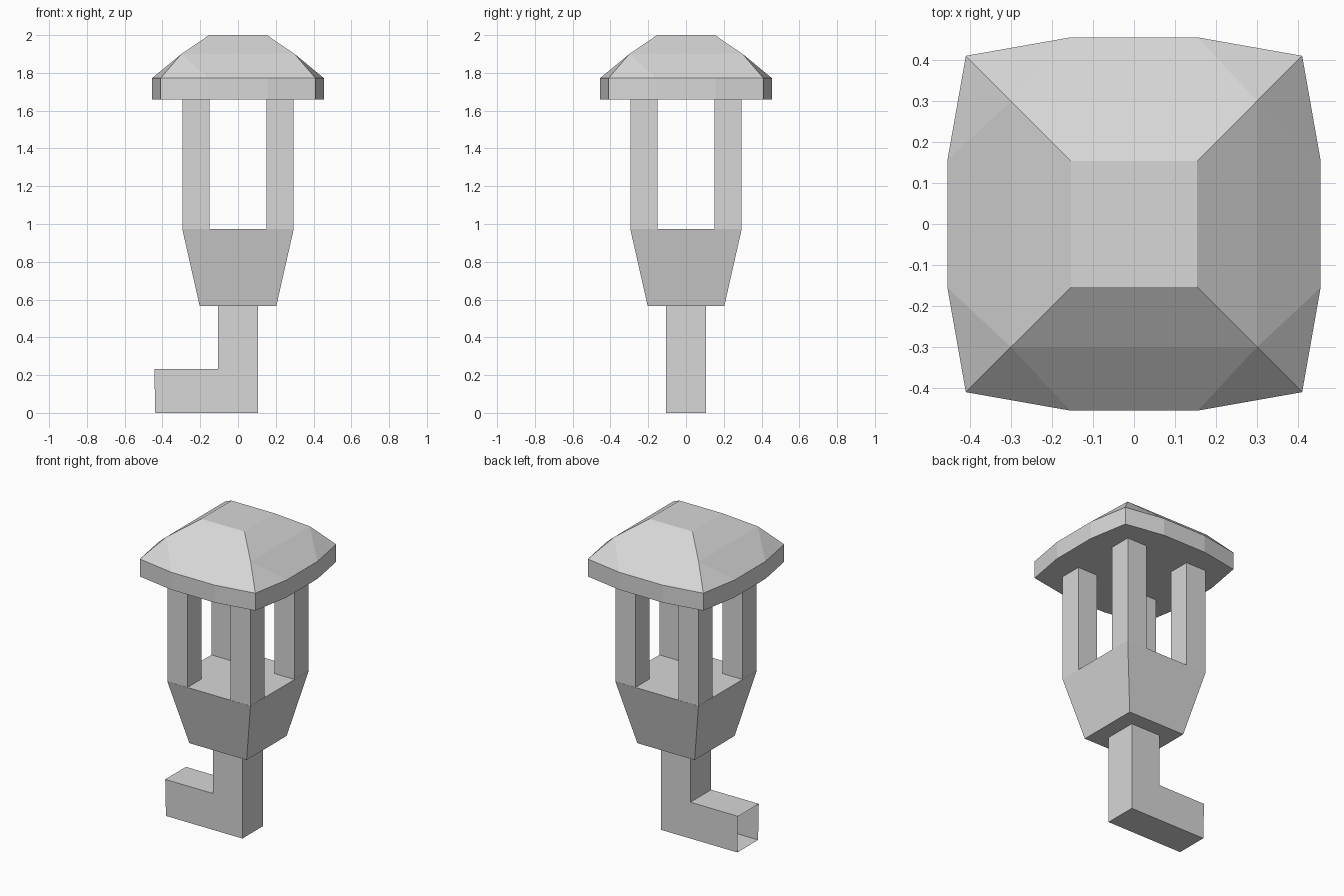
import bpy
import bmesh

cube = bpy.data.objects.get("Cube")
if cube:
    bpy.data.objects.remove(cube, do_unlink=True)

grey = bpy.data.materials.new("light grey")
grey.use_nodes = True
grey.diffuse_color = (0.68, 0.68, 0.68, 1)
grey.node_tree.nodes["Principled BSDF"].inputs["Base Color"].default_value = grey.diffuse_color


def finish(name, bm, recalc=True):
    if recalc:
        bmesh.ops.recalc_face_normals(bm, faces=bm.faces)
    mesh = bpy.data.meshes.new(name)
    bm.to_mesh(mesh)
    bm.free()
    mesh.materials.append(grey)
    obj = bpy.data.objects.new(name, mesh)
    bpy.context.collection.objects.link(obj)
    return obj


def ring(bm, points, z):
    return [bm.verts.new((x, y, z)) for x, y in points]


def bridge(bm, a, b):
    n = len(a)
    for i in range(n):
        j = (i + 1) % n
        bm.faces.new((a[i], a[j], b[j], b[i]))


def square(h):
    return [(-h, -h), (h, -h), (h, h), (-h, h)]


def tapered_box(name, low, high, z0, z1):
    bm = bmesh.new()
    a, b = ring(bm, low, z0), ring(bm, high, z1)
    bridge(bm, a, b)
    bm.faces.new(a[::-1])
    bm.faces.new(b)
    return finish(name, bm)


# Lamp bowl
tapered_box("lamp_bowl", square(0.203), square(0.295), 0.567, 0.973)

# Four corner posts
for sx, side in ((-1, "right"), (1, "left")):
    for sy, end in ((-1, "front"), (1, "back")):
        foot = [(sx * (0.223 + x), sy * (0.223 + y)) for x, y in square(0.071)]
        tapered_box(f"{end}_{side}_post", foot, foot, 0.973, 1.66)

# Roof: bowed eaves, faceted slopes and a flat top
bm = bmesh.new()
eaves = []
x, y = 0.41, 0.455
for _ in range(4):
    for px, py in ((-x, -x), (-0.155, -y), (0.155, -y)):
        for _turn in range(len(eaves) // 3):
            px, py = -py, px
        eaves.append((px, py))
under = ring(bm, eaves, 1.66)
rim = ring(bm, eaves, 1.772)
shoulder = ring(bm, square(0.30), 1.90)
top = ring(bm, square(0.153), 2.0)
bm.faces.new(under[::-1])
bridge(bm, under, rim)
for i in range(4):
    j = (i + 1) % 4
    c, m, n, d = (rim[(3 * i + k) % 12] for k in range(4))
    bm.faces.new((c, m, shoulder[i]))
    bm.faces.new((m, n, shoulder[j], shoulder[i]))
    bm.faces.new((n, d, shoulder[j]))
bridge(bm, shoulder, top)
bm.faces.new(top)
finish("roof", bm)

# Hollow bent arm, open at its wall end and under the bowl
profile = [(-0.438, 0), (0.105, 0), (0.105, 0.567),
           (-0.105, 0.567), (-0.105, 0.233), (-0.443, 0.233)]
bm = bmesh.new()
front = [bm.verts.new((x, -0.105, z)) for x, z in profile]
back = [bm.verts.new((x, 0.105, z)) for x, z in profile]
bm.faces.new(front)
bm.faces.new(back[::-1])
for i in (0, 1, 3, 4):
    bm.faces.new((front[i + 1], front[i], back[i], back[i + 1]))
finish("bracket_arm", bm, recalc=False)
